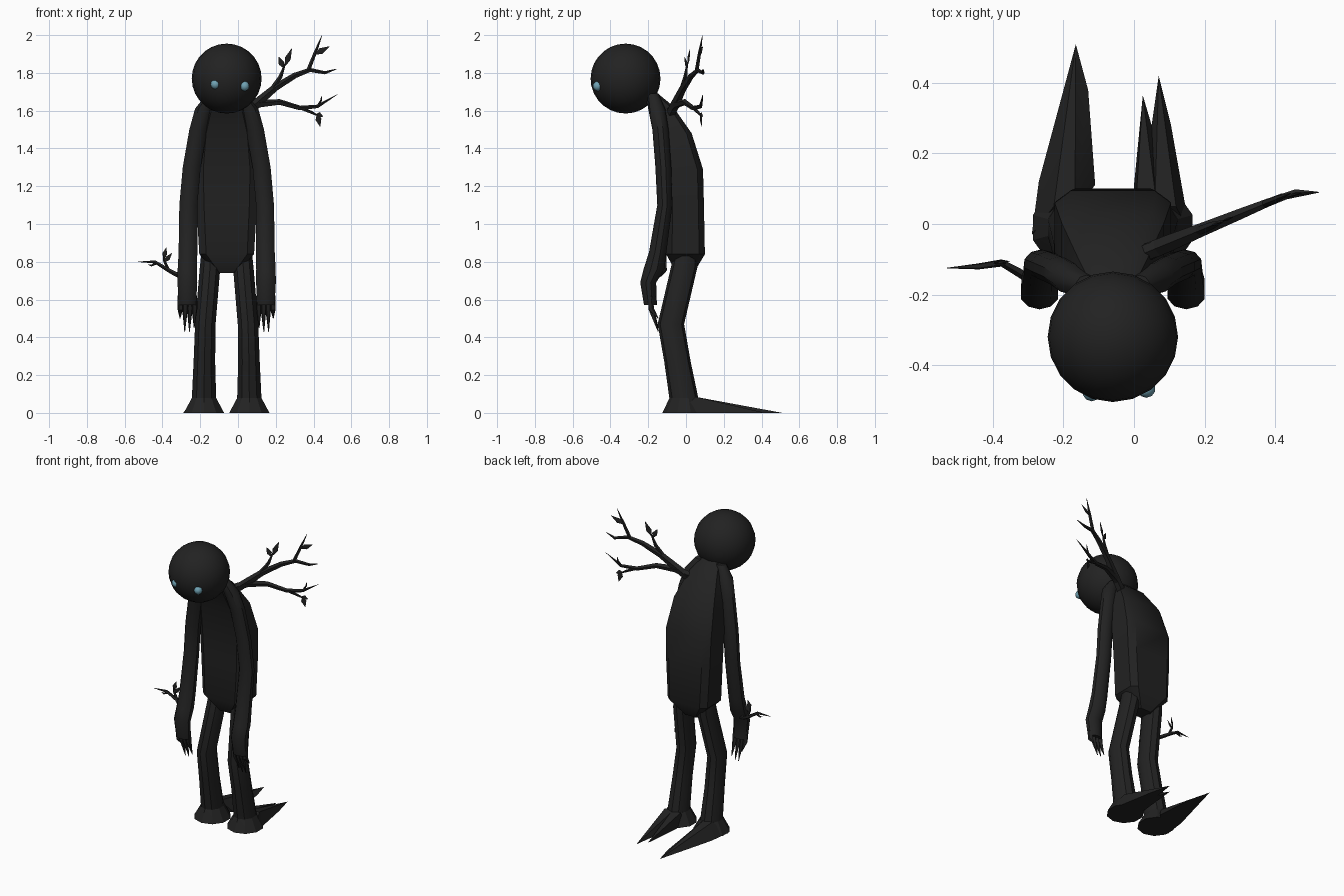
import bpy, bmesh, math
from mathutils import Vector

cube = bpy.data.objects.get("Cube")
if cube:
    bpy.data.objects.remove(cube)

CX = -0.06  # the body's own mirror line


def material(name, rgb):
    m = bpy.data.materials.new(name)
    m.use_nodes = True
    col = (*rgb, 1)
    m.diffuse_color = col
    b = m.node_tree.nodes["Principled BSDF"]
    b.inputs["Base Color"].default_value = col
    b.inputs["Roughness"].default_value = 0.9
    return m


DARK = material("charcoal black", (0.016, 0.016, 0.016))
BLUE = material("pale blue", (0.16, 0.36, 0.45))


def finish(bm, name, mat, angle=35):
    bmesh.ops.recalc_face_normals(bm, faces=bm.faces)
    me = bpy.data.meshes.new(name)
    bm.to_mesh(me)
    bm.free()
    me.materials.append(mat)
    ob = bpy.data.objects.new(name, me)
    bpy.context.collection.objects.link(ob)
    bpy.ops.object.select_all(action='DESELECT')
    ob.select_set(True)
    bpy.context.view_layer.objects.active = ob
    bpy.ops.object.shade_smooth_by_angle(angle=math.radians(angle))
    return ob


def skin(bm, rings):
    """Join rings of points into a capped skin."""
    rows = [[bm.verts.new(p) for p in r] for r in rings]
    n = len(rows[0])
    for a, b in zip(rows, rows[1:]):
        for i in range(n):
            j = (i + 1) % n
            bm.faces.new((a[i], a[j], b[j], b[i]))
    bm.faces.new(rows[0])
    bm.faces.new(rows[-1])


def level_ring(x, y, z, rx, ry, n=10):
    return [Vector((x + rx * math.cos(math.tau * (i + .5) / n),
                    y + ry * math.sin(math.tau * (i + .5) / n), z)) for i in range(n)]


def limb(name, side, sections):
    bm = bmesh.new()
    skin(bm, [level_ring(CX + side * o, *rest) for o, *rest in sections])
    return finish(bm, name, DARK)


def tube(bm, path, radii, flat=1.0, n=5):
    """Tapered tube along a path, optionally flattened."""
    pts = [Vector(p) for p in path]
    side = Vector((-0.37, 0.93, 0))
    rings = []
    for i, p in enumerate(pts):
        d = (pts[min(i + 1, len(pts) - 1)] - pts[max(i - 1, 0)]).normalized()
        u = d.cross(side).normalized()
        w = u.cross(d)
        rings.append([p + radii[i] * (u * math.cos(math.tau * k / n)
                                      + w * flat * math.sin(math.tau * k / n))
                      for k in range(n)])
    skin(bm, rings)


def leaf(bm, a, b, width=0.017):
    a, b = Vector(a), Vector(b)
    tube(bm, [a, a.lerp(b, .4), b], [.004, width, .001], flat=.25, n=4)


def hull(bm, points):
    vs = [bm.verts.new(p) for p in points]
    res = bmesh.ops.convex_hull(bm, input=vs)
    loose = [v for v in res["geom_interior"] if isinstance(v, bmesh.types.BMVert)]
    bmesh.ops.delete(bm, geom=loose, context='VERTS')


def ball(name, loc, r, mat, seg, rows):
    bm = bmesh.new()
    bmesh.ops.create_uvsphere(bm, u_segments=seg, v_segments=rows, radius=r)
    bmesh.ops.translate(bm, verts=bm.verts, vec=loc)
    return finish(bm, name, mat, 60)


# Head and eyes
ball("head", (CX, -.32, 1.77), .185, DARK, 20, 14)
ball("right_eye", (-.12, -.477, 1.74), .026, BLUE, 10, 8)
ball("left_eye", (.035, -.467, 1.73), .026, BLUE, 10, 8)

# Torso: chamfered box sections as height, half width, front y, back y
torso = [(.74, .05, -.05, .04), (.84, .145, -.105, .1), (1.1, .16, -.1, .095),
         (1.29, .165, -.11, .09), (1.48, .145, -.15, .03), (1.63, .1, -.2, -.075),
         (1.7, .06, -.26, -.16)]
corners = [(1, -.7), (1, .7), (.75, 1), (-.75, 1), (-1, .7), (-1, -.7), (-.75, -1), (.75, -1)]
bm = bmesh.new()
skin(bm, [[(CX + hw * u, (f + b) / 2 + (b - f) / 2 * v, z) for u, v in corners]
          for z, hw, f, b in torso])
finish(bm, "torso", DARK)

# Claw outlines on the ground as (offset from the mirror line, y)
single = [[(.23, -.03), (.21, .12), (.16, .28), (.105, .51), (.07, .38), (.05, .11)]]
double = [[(.06, .0), (.06, .11), (.085, .365), (.11, .28), (.16, .0)],
          [(.08, .0), (.11, .28), (.13, .42), (.165, .28), (.19, .12), (.22, -.03)]]

for side, label, claws in ((-1, "right", single), (1, "left", double)):
    # Arm, from shoulder to palm
    limb(label + "_arm", side, [
        (.075, -.175, 1.69, .03, .03), (.12, -.155, 1.61, .05, .045),
        (.15, -.135, 1.5, .05, .043), (.185, -.12, 1.3, .05, .042),
        (.203, -.112, 1.1, .05, .04), (.205, -.15, .85, .052, .046),
        (.208, -.17, .76, .054, .055), (.208, -.2, .69, .055, .042),
        (.208, -.188, .57, .048, .034)])
    # Pointed fingers
    bm = bmesh.new()
    for k, tip in enumerate((.45, .43, .43, .5)):
        o = CX + side * (.17 + .025 * k)
        tube(bm, [(o, -.19, .62), (o, -.185, .55), (o + side * .002, -.147, tip)],
             [.015, .016, .002])
    finish(bm, label + "_fingers", DARK)
    # Leg
    limb(label + "_leg", side, [
        (.085, .0, .86, .05, .06), (.088, -.01, .77, .057, .07),
        (.113, -.08, .47, .057, .07), (.118, -.045, .27, .06, .07),
        (.12, -.01, .07, .068, .077)])
    # Foot with backward claws
    bm = bmesh.new()
    hull(bm, level_ring(CX + side * .12, -.01, .08, .067, .077)
         + level_ring(CX + side * .12, -.01, 0, .112, .115))
    for outline in claws:
        mid = sum(o for o, y in outline) / len(outline)
        pts = [(CX + side * o, y, 0) for o, y in outline]
        pts += [(CX + side * (mid + e), y, z) for e, y, z in
                ((-.03, .05, .085), (.03, .05, .085), (0, .17, .042))]
        hull(bm, pts)
    finish(bm, label + "_foot", DARK, 25)


def sprig(points):
    """Lift flat x, z points onto the slanted plane of the shoulder branches."""
    return [(x, min(-.095 + .41 * x, .09), z) for x, z in points]


# Branches growing from the left shoulder
bm = bmesh.new()
tube(bm, sprig([(.04, 1.59), (.1, 1.64), (.195, 1.72), (.3, 1.785), (.38, 1.815),
                (.46, 1.8), (.52, 1.82)]), [.026, .025, .02, .016, .012, .009, .002])
tube(bm, sprig([(.37, 1.81), (.41, 1.91), (.445, 2.0)]), [.011, .009, .001])
tube(bm, sprig([(.17, 1.7), (.225, 1.78), (.25, 1.85)]), [.014, .011, .004])
tube(bm, sprig([(.03, 1.6), (.11, 1.635), (.22, 1.645), (.33, 1.613), (.42, 1.622),
                (.525, 1.685)]), [.024, .022, .016, .013, .01, .001])
tube(bm, sprig([(.33, 1.615), (.39, 1.59), (.42, 1.575)]), [.01, .008, .004])
tube(bm, sprig([(.42, 1.62), (.44, 1.655), (.442, 1.68)]), [.007, .005, .001])
for a, b in (((.41, 1.9), (.485, 1.94)), ((.25, 1.84), (.285, 1.93)),
             ((.24, 1.83), (.215, 1.885)), ((.42, 1.58), (.435, 1.515)),
             ((.415, 1.58), (.45, 1.57))):
    leaf(bm, *sprig([a, b]))
finish(bm, "shoulder_branches", DARK)

# Twig on the right forearm
bm = bmesh.new()
tube(bm, [(-.29, -.16, .72), (-.33, -.135, .735), (-.375, -.11, .76), (-.44, -.12, .8),
          (-.53, -.125, .8)], [.014, .013, .011, .009, .001])
tube(bm, [(-.37, -.11, .76), (-.39, -.11, .805), (-.395, -.11, .835)], [.009, .007, .003])
tube(bm, [(-.43, -.118, .793), (-.46, -.12, .78), (-.475, -.12, .785)], [.007, .005, .001])
leaf(bm, (-.393, -.11, .82), (-.38, -.105, .875), .014)
leaf(bm, (-.388, -.11, .8), (-.35, -.105, .845), .014)
finish(bm, "forearm_twig", DARK)
